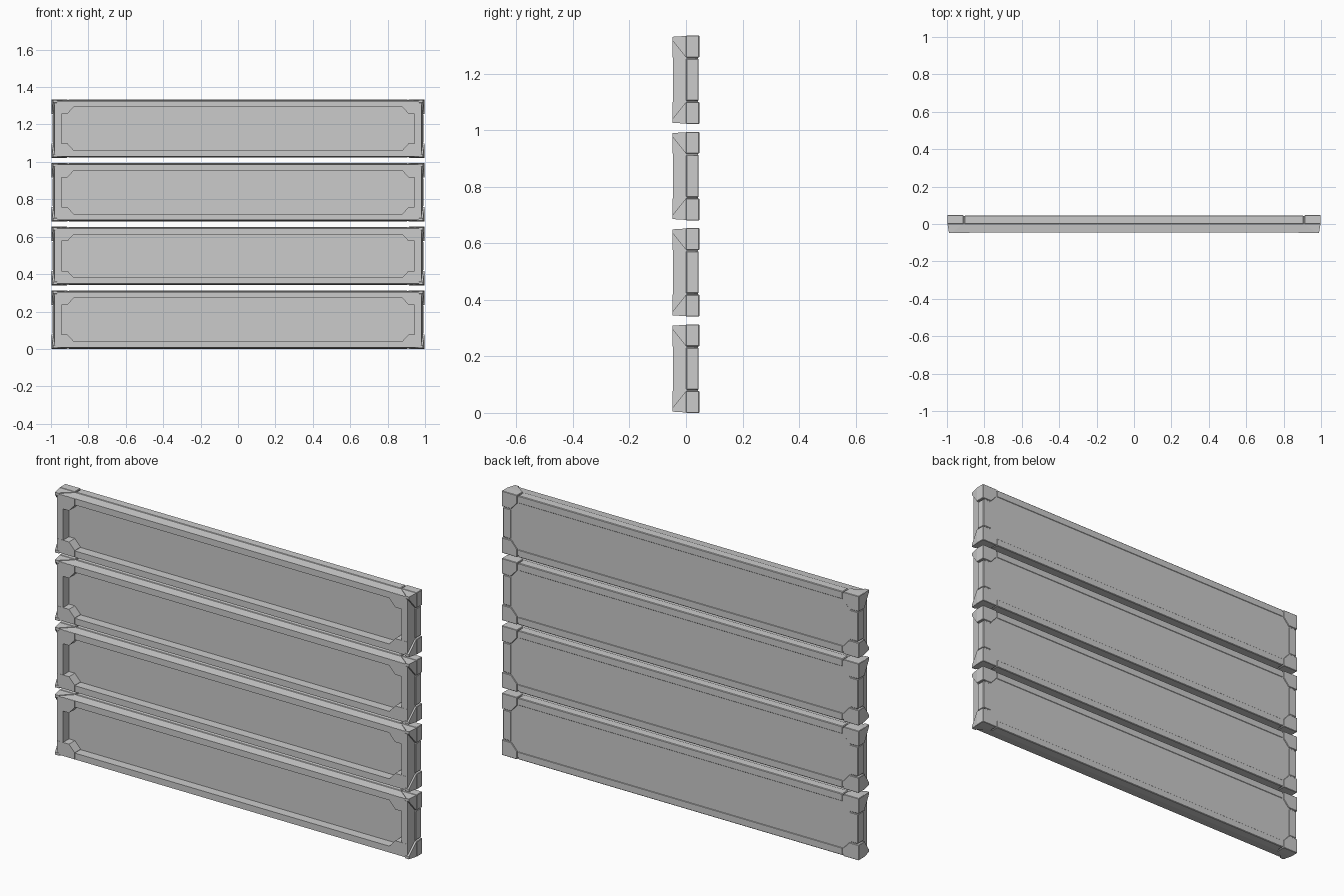
import bpy, bmesh

if "Cube" in bpy.data.objects:
    bpy.data.objects.remove(bpy.data.objects["Cube"])

HALF_H = 0.1565      # half height of one board
PITCH = 0.3405       # vertical spacing of the boards


def finish(bm, name, bevel=0.0):
    bmesh.ops.recalc_face_normals(bm, faces=bm.faces)
    me = bpy.data.meshes.new(name)
    bm.to_mesh(me)
    bm.free()
    ob = bpy.data.objects.new(name, me)
    bpy.context.collection.objects.link(ob)
    if bevel:
        mod = ob.modifiers.new("Bevel", "BEVEL")
        mod.width = bevel
        mod.segments = 1
    return ob


def loft(name, rings, zc):
    """Loft rectangular rings (half x, half z, y) and cap both ends."""
    bm = bmesh.new()
    loops = []
    for hx, hz, y in rings:
        loops.append([bm.verts.new((sx * hx, y, zc + sz * hz))
                      for sx, sz in ((-1, -1), (1, -1), (1, 1), (-1, 1))])
    for a, b in zip(loops, loops[1:]):
        for i in range(4):
            j = (i + 1) % 4
            bm.faces.new((a[i], a[j], b[j], b[i]))
    bm.faces.new(loops[0])
    bm.faces.new(loops[-1])
    return finish(bm, name)


def box(name, x0, x1, y0, y1, z0, z1, bevel):
    bm = bmesh.new()
    bmesh.ops.create_cube(bm, size=1)
    for v in bm.verts:
        v.co = ((x0 + x1) / 2 + v.co.x * (x1 - x0),
                (y0 + y1) / 2 + v.co.y * (y1 - y0),
                (z0 + z1) / 2 + v.co.z * (z1 - z0))
    return finish(bm, name, bevel)


def hull(name, pts, sx, sz, zc, bevel=0.0):
    bm = bmesh.new()
    for x, y, z in pts:
        bm.verts.new((sx * x, y, zc + sz * z))
    bmesh.ops.convex_hull(bm, input=bm.verts)
    bmesh.ops.dissolve_limit(bm, angle_limit=0.02, verts=bm.verts, edges=bm.edges)
    return finish(bm, name, bevel)


# Frame with a flat front rim and a plate recessed inside it
TRAY = [(0.982, 0.148, 0.043), (0.988, 0.153, 0.0), (0.980, 0.148, -0.046),
        (0.945, 0.116, -0.046), (0.945, 0.116, 0.0)]

# Corner bracket: rear block, front notch plate, and two covers tapering to the tip
BLOCK = [(x, y, z) for y in (0.0, 0.047)
         for x, z in ((0.998, HALF_H), (0.912, HALF_H), (0.912, 0.116),
                      (0.945, 0.079), (0.998, 0.079))]
NOTCH = [(x, y, z) for y in (-0.047, 0.0)
         for x, z in ((0.978, 0.147), (0.880, 0.147), (0.880, 0.114),
                      (0.912, 0.079), (0.978, 0.079))]
SIDE_LIP = [(0.965, 0, 0.079), (0.997, 0, 0.079), (0.965, 0, 0.155), (0.997, 0, 0.155),
            (0.967, -0.048, 0.139), (0.989, -0.048, 0.139),
            (0.967, -0.048, 0.152), (0.989, -0.048, 0.152)]
LONG_LIP = [(0.912, 0, 0.135), (0.912, 0, 0.155), (0.997, 0, 0.135), (0.997, 0, 0.155),
            (0.977, -0.048, 0.139), (0.977, -0.048, 0.152),
            (0.989, -0.048, 0.139), (0.989, -0.048, 0.152)]

for i in range(4):
    zc = HALF_H + i * PITCH
    loft("board_tray", TRAY, zc)
    for s in (-1, 1):
        # Rails along top and bottom
        z0, z1 = sorted((zc + s * 0.117, zc + s * 0.1555))
        box("long_rail", -0.907, 0.907, 0.0, 0.045, z0, z1, 0.003)
        # End rails between the brackets
        x0, x1 = sorted((s * 0.946, s * 0.993))
        box("end_rail", x0, x1, 0.0, 0.045, zc - 0.075, zc + 0.075, 0.003)
        for sz in (-1, 1):
            hull("corner_bracket", BLOCK, s, sz, zc, 0.002)
            hull("bracket_front_notch", NOTCH, s, sz, zc)
            hull("bracket_side_lip", SIDE_LIP, s, sz, zc)
            hull("bracket_long_lip", LONG_LIP, s, sz, zc)
